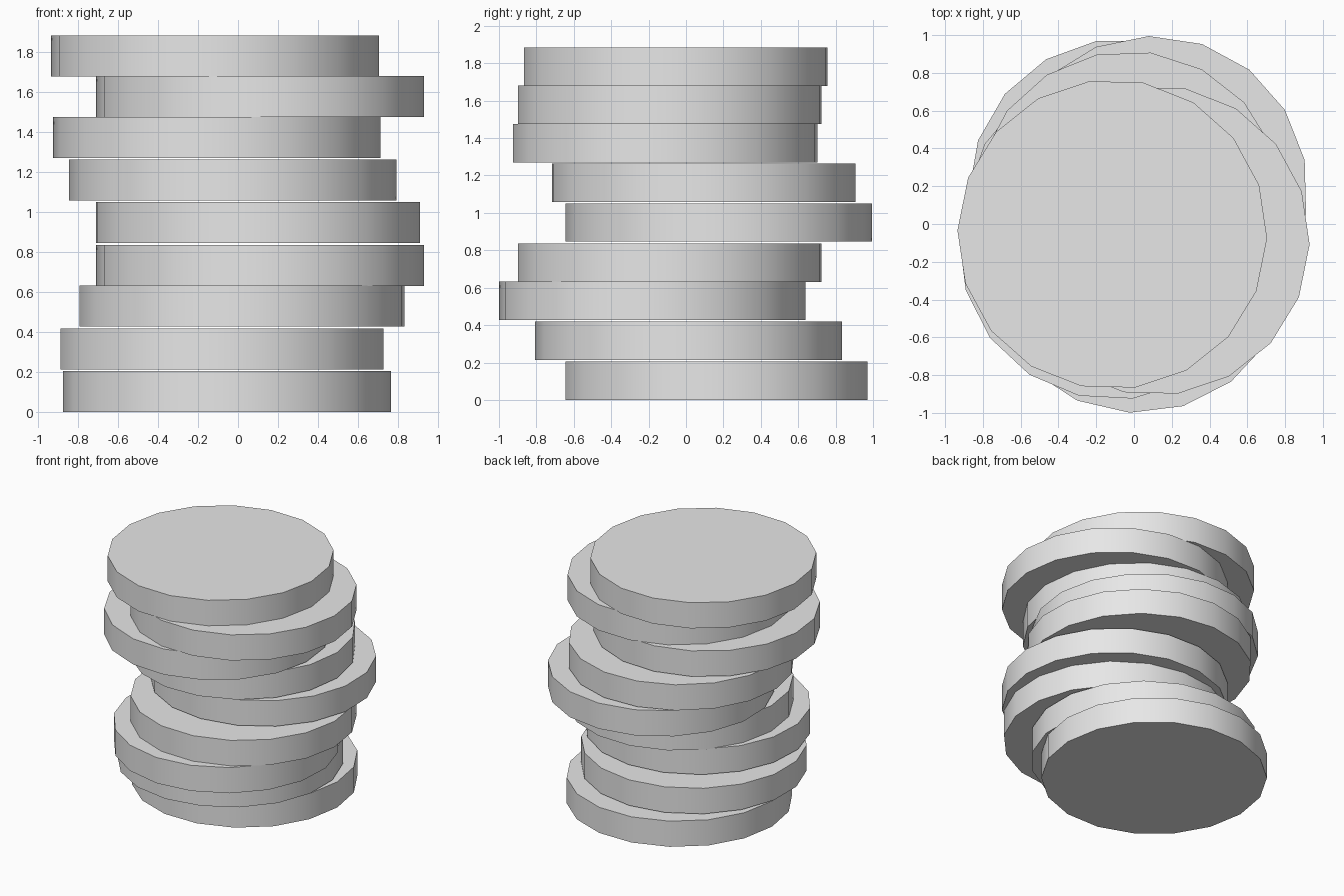
import bpy
import math

cube = bpy.data.objects.get("Cube")
if cube:
    bpy.data.objects.remove(cube, do_unlink=True)

RADIUS, HEIGHT, SIDES = 0.82, 0.205, 18

grey = bpy.data.materials.new("plain_grey")
grey.use_nodes = True
grey.diffuse_color = (0.8, 0.8, 0.8, 1)
grey.node_tree.nodes["Principled BSDF"].inputs["Base Color"].default_value = (0.8, 0.8, 0.8, 1)


def add_disc(name, x, y, bottom, turn):
    """One thick disc; turn is the angle in degrees of its first corner."""
    # Cylinder corners start on the y axis, so a quarter turn puts one on x
    bpy.ops.mesh.primitive_cylinder_add(
        vertices=SIDES, radius=RADIUS, depth=HEIGHT,
        location=(x, y, bottom + HEIGHT / 2),
        rotation=(0, 0, math.radians(turn - 90)))
    disc = bpy.context.object
    disc.name = name
    disc.data.materials.append(grey)
    bpy.ops.object.shade_smooth_by_angle(angle=math.radians(30))


# Loose stack, bottom to top: x, y, bottom height, turn
stack = [
    (-0.055, 0.162, 0.0, 0),
    (-0.080, 0.014, 0.213, 10),
    (0.020, -0.180, 0.427, 7),
    (0.110, -0.087, 0.631, -1.5),
    (0.100, 0.175, 0.846, 11.5),
    (-0.026, 0.095, 1.058, 2),
    (-0.107, -0.110, 1.270, -3),
    (0.110, -0.087, 1.475, -1.5),
    (-0.115, -0.055, 1.679, -1.5),
]
for number, placement in enumerate(stack, 1):
    add_disc(f"disc_{number}", *placement)
